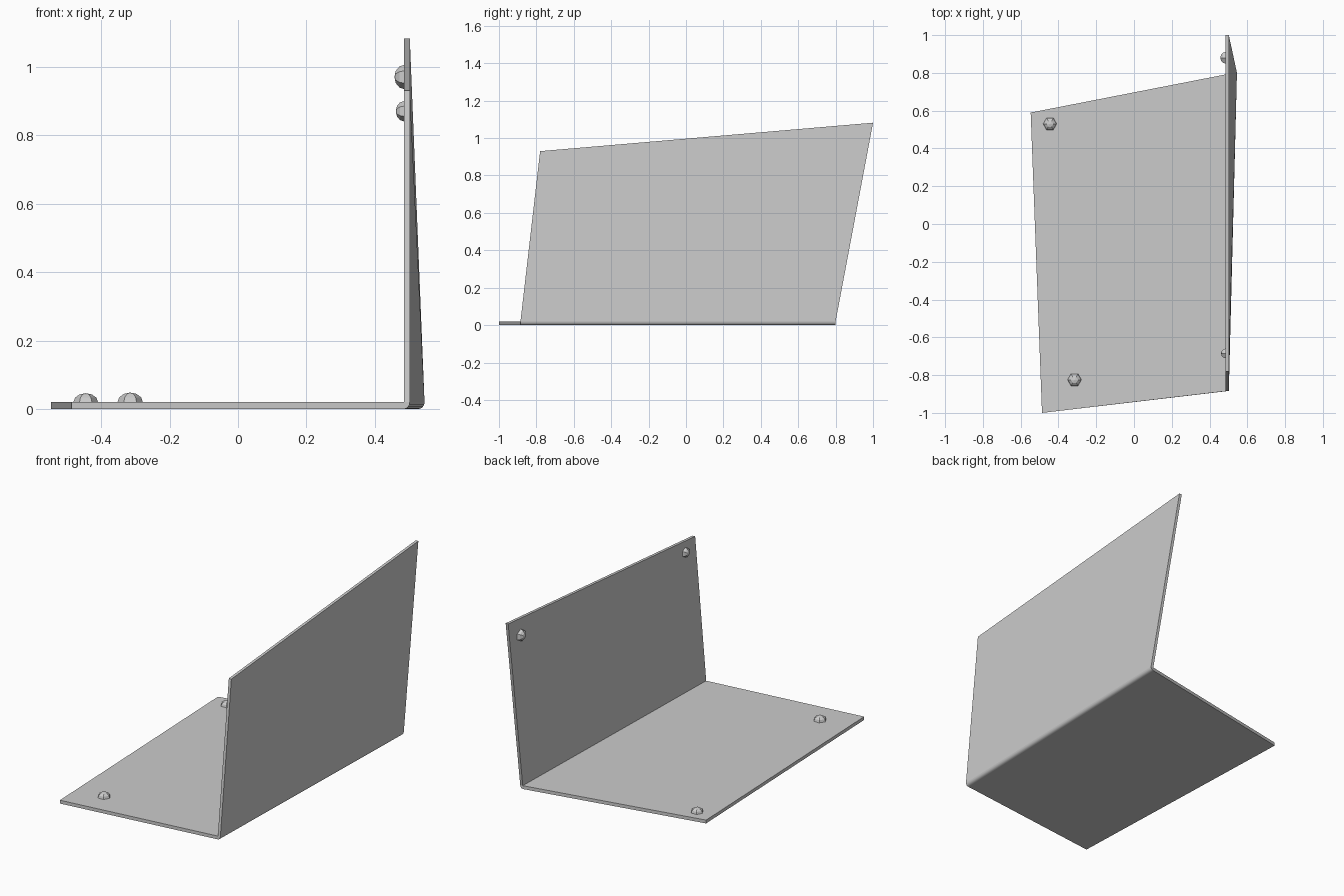
import bpy, bmesh
from math import sin, cos, pi
from mathutils import Vector, Matrix

if "Cube" in bpy.data.objects:
    bpy.data.objects.remove(bpy.data.objects["Cube"])

T = 0.02   # floor thickness
W = 0.017  # wall thickness


def section(floor, bend, top):
    """Closed outline of one end of the bent plate: inner side, then outer side."""
    bx, by = bend
    pts = [(floor[0], floor[1], T), (bx, by, T), top, (top[0] + W, top[1], top[2])]
    for i in range(5):  # rounded outer bend
        a = i / 4 * pi / 2
        pts.append((bx + W * cos(a), by, T - T * sin(a)))
    pts.append((floor[0], floor[1], 0))
    return pts


def finish(bm, name):
    bmesh.ops.recalc_face_normals(bm, faces=bm.faces)
    me = bpy.data.meshes.new(name)
    bm.to_mesh(me)
    bm.free()
    ob = bpy.data.objects.new(name, me)
    bpy.context.collection.objects.link(ob)
    return ob


# bent plate: front and back outlines joined
bm = bmesh.new()
front = [bm.verts.new(p) for p in section((-0.487, -1.0), (0.485, -0.885), (0.485, -0.78, 0.93))]
back = [bm.verts.new(p) for p in section((-0.547, 0.59), (0.528, 0.80), (0.485, 1.0, 1.082))]
n = len(front)
for i in range(n):
    j = (i + 1) % n
    f = bm.faces.new((front[i], front[j], back[j], back[i]))
    f.smooth = 4 <= i <= 7
for ring in (front, back):
    bm.faces.new((ring[0], ring[1], *ring[4:]))    # floor and bend end
    bm.faces.new((ring[1], ring[2], ring[3], ring[4]))  # wall end
finish(bm, "bent_plate")


def rivet(name, loc, normal, r, h):
    """Six-sided domed head sitting on a face."""
    bm = bmesh.new()
    rings = []
    for a in (0, pi / 6, pi / 3):
        rings.append([bm.verts.new((r * cos(a) * cos(k * pi / 3),
                                    r * cos(a) * sin(k * pi / 3), h * sin(a)))
                      for k in range(6)])
    tip = bm.verts.new((0, 0, h))
    for k in range(6):
        m = (k + 1) % 6
        for lo, hi in zip(rings, rings[1:]):
            bm.faces.new((lo[k], lo[m], hi[m], hi[k]))
        bm.faces.new((rings[-1][k], rings[-1][m], tip))
    bm.faces.new(rings[0])
    ob = finish(bm, name)
    rot = Vector((0, 0, 1)).rotation_difference(Vector(normal)).to_matrix().to_4x4()
    ob.matrix_world = Matrix.Translation(loc) @ rot


# rivet heads on floor and wall
rivet("floor_rivet_back", (-0.445, 0.53, T), (0, 0, 1), 0.036, 0.026)
rivet("floor_rivet_front", (-0.315, -0.825, T), (0, 0, 1), 0.037, 0.028)
rivet("wall_rivet_back", (0.487, 0.88, 0.97), (-1, 0, 0), 0.036, 0.03)
rivet("wall_rivet_front", (0.486, -0.685, 0.87), (-1, 0, 0), 0.03, 0.025)
